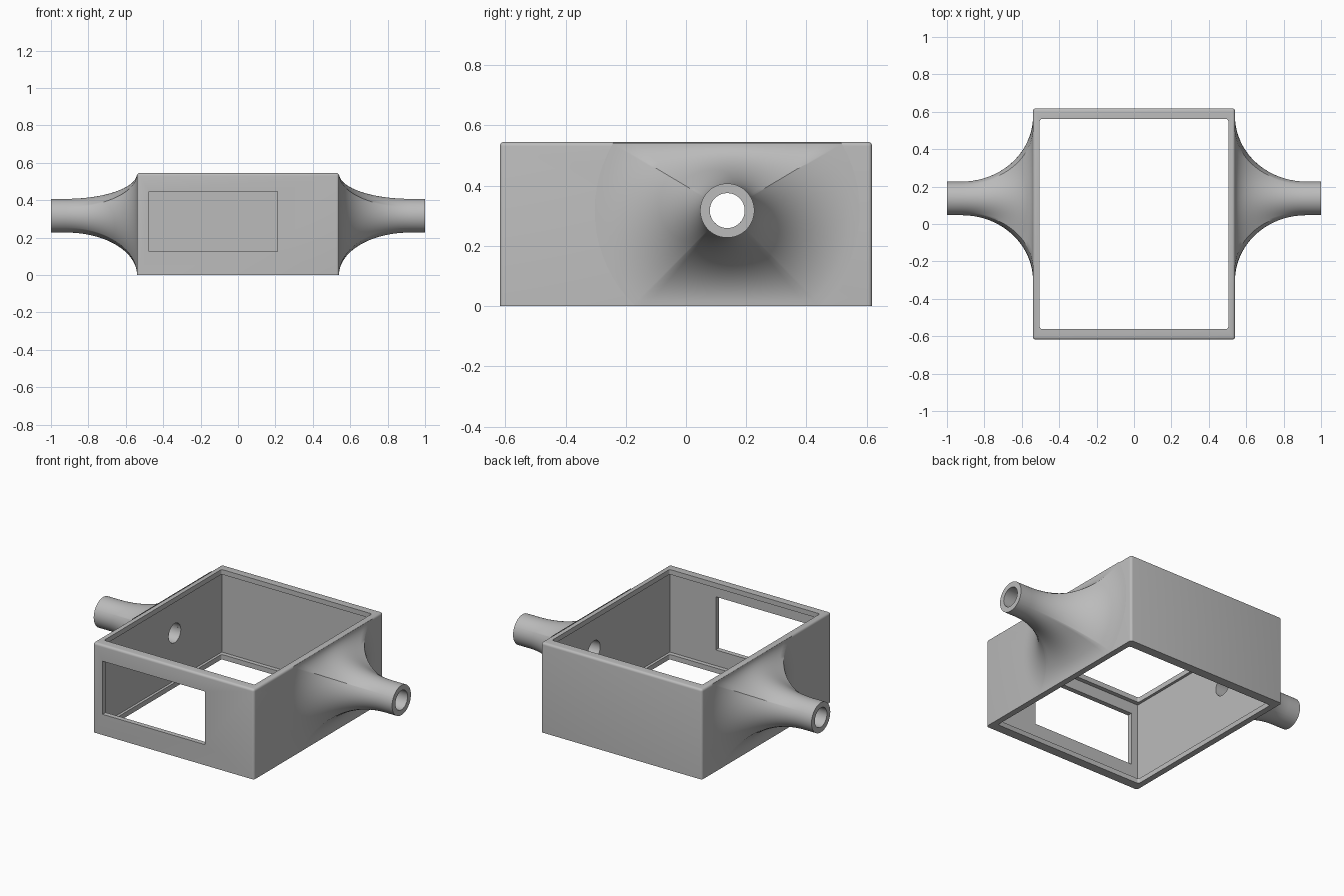
import bpy, bmesh, math

cube = bpy.data.objects.get("Cube")
if cube:
    bpy.data.objects.remove(cube, do_unlink=True)

HX, HY, H = 0.54, 0.618, 0.545          # half width, half depth, height of the case
CY, CZ = 0.137, 0.317                   # spout axis
R_OUT, R_IN, R_FLARE = 0.09, 0.058, 0.44
X_NECK, X_TIP = 0.92, 1.0

grey = bpy.data.materials.new("plain_grey")
grey.use_nodes = True
colour = (0.5, 0.5, 0.5, 1)
grey.diffuse_color = colour
grey.node_tree.nodes["Principled BSDF"].inputs["Base Color"].default_value = colour


def make_object(name, bm):
    bmesh.ops.recalc_face_normals(bm, faces=bm.faces)
    mesh = bpy.data.meshes.new(name)
    bm.to_mesh(mesh)
    bm.free()
    mesh.materials.append(grey)
    obj = bpy.data.objects.new(name, mesh)
    bpy.context.collection.objects.link(obj)
    return obj


def box(name, low, high, bevel=0, bevel_rule=None):
    bm = bmesh.new()
    bmesh.ops.create_cube(bm, size=1)
    for v in bm.verts:
        v.co = [l + (c + 0.5) * (h - l) for l, h, c in zip(low, high, v.co)]
    if bevel:
        edges = [e for e in bm.edges if bevel_rule(e)]
        bmesh.ops.bevel(bm, geom=edges, offset=bevel, segments=4, profile=0.5, affect='EDGES')
    return make_object(name, bm)


def activate(obj):
    bpy.ops.object.select_all(action='DESELECT')
    obj.select_set(True)
    bpy.context.view_layer.objects.active = obj


def cut(obj, cutter):
    activate(obj)
    mod = obj.modifiers.new("cut", 'BOOLEAN')
    mod.operation, mod.solver, mod.object = 'DIFFERENCE', 'EXACT', cutter
    bpy.ops.object.modifier_apply(modifier=mod.name)
    bpy.data.objects.remove(cutter, do_unlink=True)


def is_vertical(e):
    a, b = e.verts
    return abs(a.co.z - b.co.z) > 0.1


# Case: box with rounded top and corner edges
case = box("case", (-HX, -HY, 0), (HX, HY, H), 0.014,
           lambda e: is_vertical(e) or all(v.co.z > 0.1 for v in e.verts))

# Through opening, then a wider cavity that leaves a lip at top and bottom
cut(case, box("opening", (-0.504, -0.562, -0.1), (0.504, 0.562, H + 0.1), 0.012, is_vertical))
cut(case, box("cavity", (-0.52, -0.588, 0.03), (0.52, 0.588, H - 0.03)))

# Window in the front wall
cut(case, box("window", (-0.475, -0.8, 0.125), (0.212, -0.4, 0.447)))

# Round bore through both side walls
bm = bmesh.new()
bmesh.ops.create_cone(bm, cap_ends=True, segments=48, radius1=R_IN, radius2=R_IN, depth=2.4)
for v in bm.verts:
    v.co = (v.co.z, CY + v.co.x, CZ + v.co.y)
cut(case, make_object("bore", bm))


# Spout: round tube flaring into the wall, held within the wall height
def flare_reach(angle):
    s = math.sin(angle)
    if s > 0:
        return min(R_FLARE, (H - 0.003 - CZ) / s)
    return min(R_FLARE, CZ / -s) if s < 0 else R_FLARE


def spout(name, side):
    up, down = math.asin((H - 0.003 - CZ) / R_FLARE), math.asin(CZ / R_FLARE)
    angles = [2 * math.pi * i / 72 for i in range(72)]
    angles += [up, math.pi - up, math.pi + down, 2 * math.pi - down]
    angles.sort()
    bm = bmesh.new()

    def ring(x, radius):
        return [bm.verts.new((side * x, CY + radius(a) * math.cos(a),
                              CZ + radius(a) * math.sin(a))) for a in angles]

    rings = []
    steps = 20
    for i in range(steps + 1):
        t = math.pi / 2 * i / steps
        x = X_NECK - (X_NECK - HX) * math.cos(t)
        rings.append(ring(x, lambda a, t=t: flare_reach(a)
                          - (flare_reach(a) - R_OUT) * math.sin(t)))
    rings.append(ring(X_TIP, lambda a: R_OUT))
    rings.append(ring(X_TIP, lambda a: R_IN))
    rings.append(ring(HX, lambda a: R_IN))
    n = len(angles)
    for a, b in zip(rings, rings[1:] + rings[:1]):
        for i in range(n):
            j = (i + 1) % n
            bm.faces.new((a[i], a[j], b[j], b[i]))
    return make_object(name, bm)


parts = [case, spout("left_spout", 1), spout("right_spout", -1)]
for part in parts:
    activate(part)
    bpy.ops.object.shade_smooth_by_angle(angle=math.radians(30))
